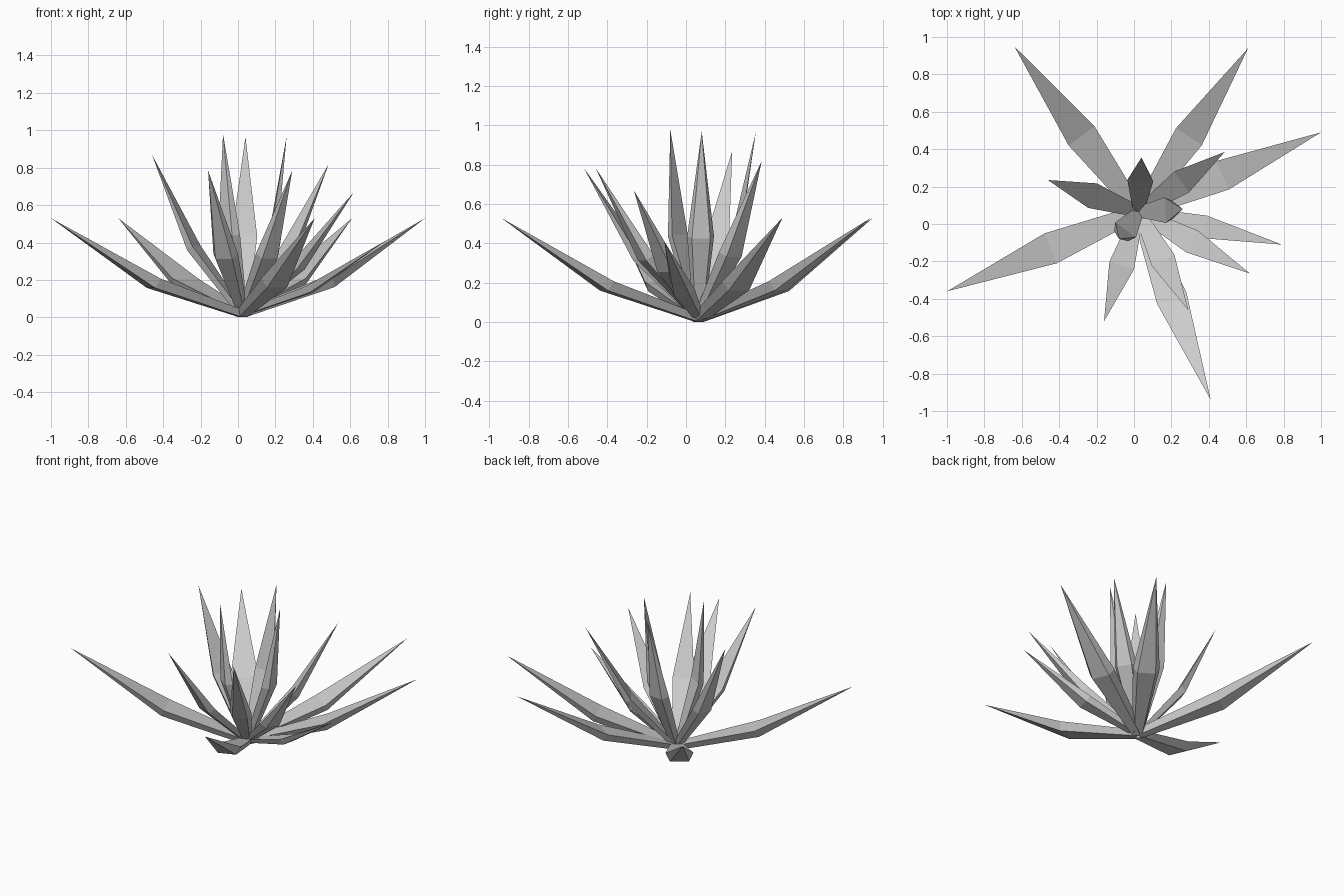
import bpy
import bmesh
from mathutils import Vector

cube = bpy.data.objects.get("Cube")
if cube:
    bpy.data.objects.remove(cube, do_unlink=True)

grey = bpy.data.materials.new("leaf grey")
grey.use_nodes = True
colour = (0.6, 0.6, 0.6, 1)
grey.diffuse_color = colour
grey.node_tree.nodes["Principled BSDF"].inputs["Base Color"].default_value = colour

ROOT = Vector((0.025, 0.065, 0.035))


def leaf(name, tip):
    """Bent, pointed leaf: trapezoid sections at root and middle, then a point."""
    tip = Vector(tip)
    chord = tip - ROOT
    size = chord.length
    along = chord.normalized()
    side = along.cross(Vector((0, 0, 1))).normalized()
    under = along.cross(side).normalized()
    if under.z > 0:
        under.negate()
    middle = ROOT + chord * 0.44 + under * size * 0.042

    bm = bmesh.new()

    def section(centre, width, depth):
        low = centre + under * depth * size
        w = side * width * size / 2
        return [bm.verts.new(p) for p in
                (centre - w, centre + w, low + w * 0.68, low - w * 0.68)]

    root = section(ROOT, 0.06, 0.03)
    mid = section(middle, 0.142, 0.044)
    point = bm.verts.new(tip)
    bm.faces.new(root)
    for i in range(4):
        j = (i + 1) % 4
        bm.faces.new((root[i], root[j], mid[j], mid[i]))
        bm.faces.new((mid[i], mid[j], point))
    bmesh.ops.recalc_face_normals(bm, faces=bm.faces)
    mesh = bpy.data.meshes.new(name)
    bm.to_mesh(mesh)
    bm.free()
    mesh.materials.append(grey)
    bpy.context.collection.objects.link(bpy.data.objects.new(name, mesh))


# Leaf tips, ring by ring
rings = {
    "outer_leaf": [(1.0, 0.49, 0.53), (0.61, 0.94, 0.53), (-0.64, 0.95, 0.53),
                   (-1.0, -0.36, 0.53), (0.41, -0.94, 0.53)],
    "middle_leaf": [(0.79, -0.11, 0.41), (0.62, -0.265, 0.67), (0.485, 0.385, 0.82),
                    (-0.46, 0.235, 0.87), (-0.16, -0.52, 0.785), (0.29, -0.46, 0.785)],
    "inner_leaf": [(-0.08, -0.08, 0.98), (0.04, 0.355, 0.965), (0.26, 0.08, 0.97)],
}
for ring, tips in rings.items():
    for n, tip in enumerate(tips, 1):
        leaf(f"{ring}_{n}", tip)
